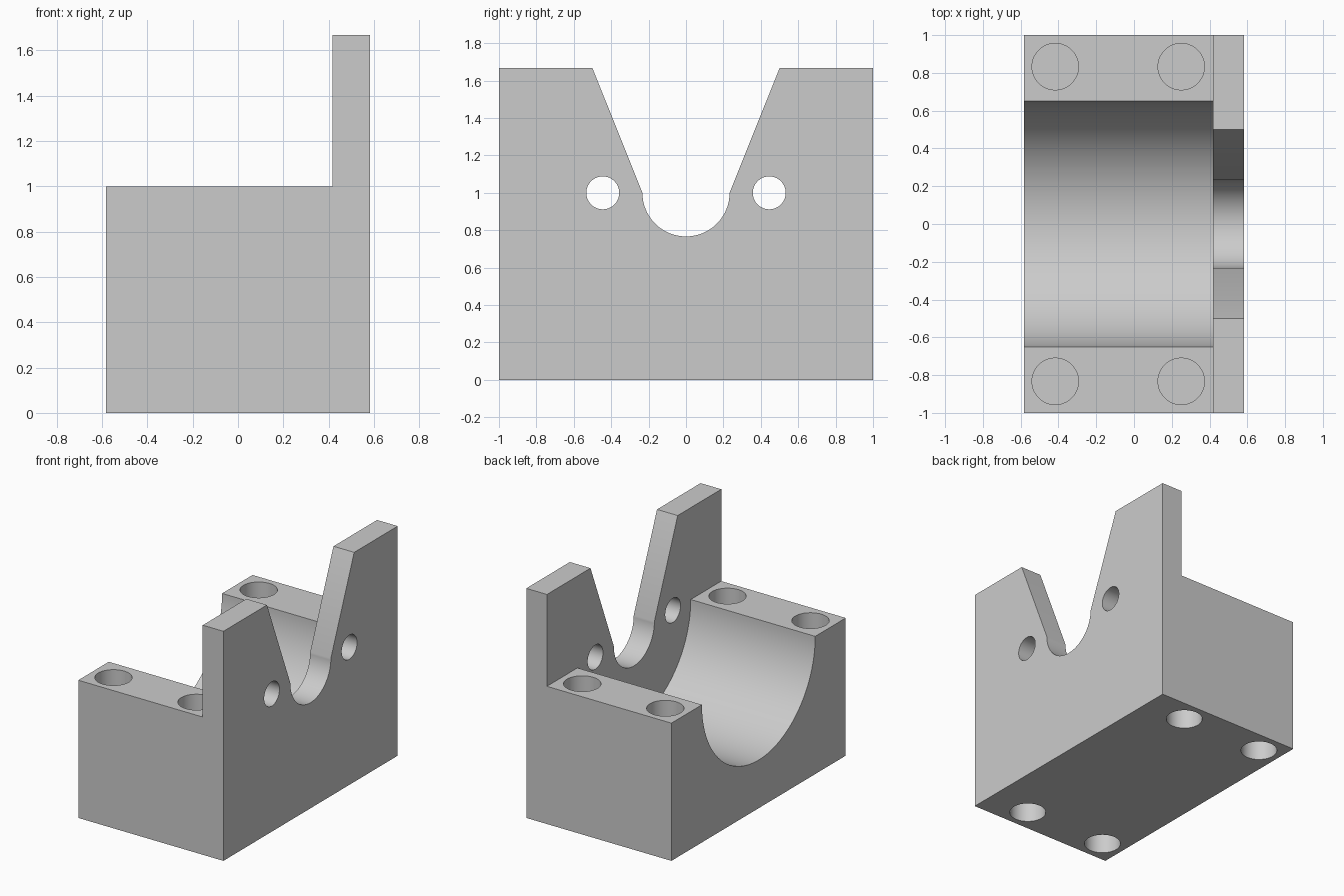
import bpy, bmesh, math

old = bpy.data.objects.get("Cube")
if old:
    bpy.data.objects.remove(old, do_unlink=True)

# Main dimensions
HALF_X, HALF_Y, TOP = 0.583, 1.0, 1.667
DECK = 1.0            # deck height, also the bore axis
PLATE_X = 0.417       # inner face of the upright plate
BORE_R, SLOT_R = 0.65, 0.233
HOLE_DEPTH = 0.33

grey = bpy.data.materials.new("plain grey")
grey.use_nodes = True
colour = (0.6, 0.6, 0.6, 1)
grey.diffuse_color = colour
grey.node_tree.nodes["Principled BSDF"].inputs["Base Color"].default_value = colour


def prism(name, profile, x0, x1):
    """Extrude a (y, z) outline along x."""
    bm = bmesh.new()
    face = bm.faces.new([bm.verts.new((x0, y, z)) for y, z in profile])
    ext = bmesh.ops.extrude_face_region(bm, geom=[face])
    moved = [v for v in ext["geom"] if isinstance(v, bmesh.types.BMVert)]
    bmesh.ops.translate(bm, verts=moved, vec=(x1 - x0, 0, 0))
    bmesh.ops.recalc_face_normals(bm, faces=bm.faces)
    mesh = bpy.data.meshes.new(name)
    bm.to_mesh(mesh)
    bm.free()
    ob = bpy.data.objects.new(name, mesh)
    bpy.context.collection.objects.link(ob)
    return ob


def arc(radius, start, end, steps, cy=0, cz=DECK):
    angles = [math.radians(start + (end - start) * i / steps) for i in range(steps + 1)]
    return [(cy + radius * math.cos(a), cz + radius * math.sin(a)) for a in angles]


def drill(x, y, z0, z1, radius):
    bpy.ops.mesh.primitive_cylinder_add(vertices=64, radius=radius, depth=z1 - z0,
                                        location=(x, y, (z0 + z1) / 2))
    return bpy.context.object


def cut(body, cutter):
    """Subtract the cutter for good and remove it."""
    cutter.hide_render = True
    mod = body.modifiers.new("cut", "BOOLEAN")
    mod.operation, mod.solver, mod.object = "DIFFERENCE", "EXACT", cutter
    bpy.context.view_layer.objects.active = body
    bpy.ops.object.modifier_apply(modifier=mod.name)
    bpy.data.objects.remove(cutter, do_unlink=True)


# Solid block
body = prism("bearing_bracket",
             [(-HALF_Y, 0), (HALF_Y, 0), (HALF_Y, TOP), (-HALF_Y, TOP)], -HALF_X, HALF_X)
body.data.materials.append(grey)

# Clear the space above the deck together with the half-round bore
cradle = [(-1.2, DECK)] + arc(BORE_R, 180, 360, 80) + [(1.2, DECK), (1.2, 2), (-1.2, 2)]
cut(body, prism("cradle_cutter", cradle, -1, PLATE_X))

# Flared notch with a round bottom through the plate, carried past the top edge
flare = (0.5 - SLOT_R) / (TOP - DECK)
mouth = SLOT_R + flare * (2 - DECK)
notch = [(-mouth, 2)] + arc(SLOT_R, 180, 360, 48) + [(mouth, 2)]
cut(body, prism("notch_cutter", notch, 0.3, 0.8))

# Two holes through the plate, on the bore axis height
for side in (-1, 1):
    cut(body, prism("plate_hole_cutter", arc(0.088, 0, 354, 59, side * 0.445), 0.3, 0.8))

# Blind holes into the deck and into the underside
for x in (-0.417, 0.25):
    for y in (-0.833, 0.833):
        cut(body, drill(x, y, DECK - HOLE_DEPTH, DECK + 0.2, 0.123))
        cut(body, drill(x, y, -0.2, HOLE_DEPTH, 0.123))

# Smooth curved walls, crisp edges
bpy.ops.object.select_all(action="DESELECT")
body.select_set(True)
bpy.context.view_layer.objects.active = body
bpy.ops.object.shade_smooth_by_angle(angle=math.radians(20))
